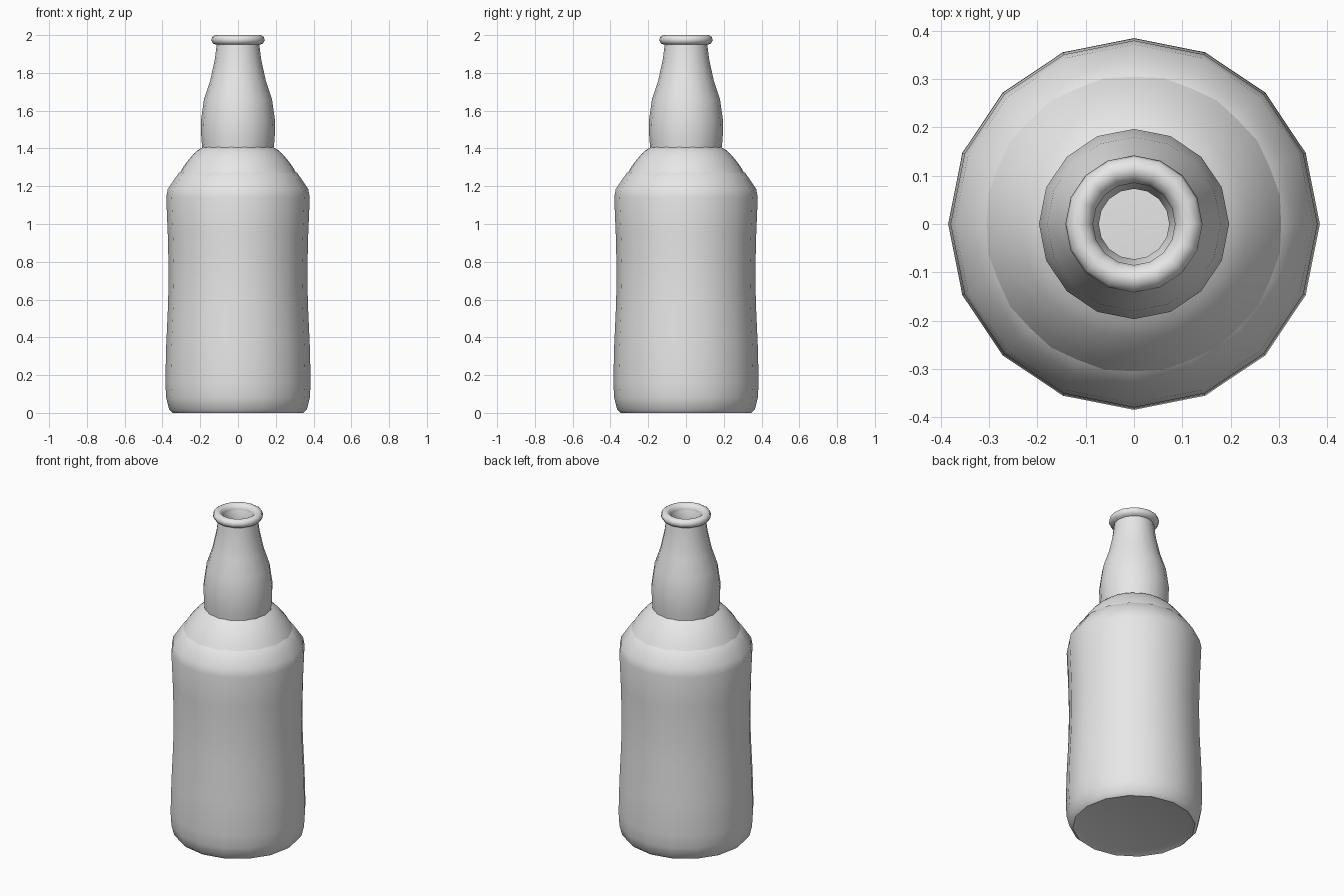
import bpy, bmesh, math

cube = bpy.data.objects.get("Cube")
if cube:
    bpy.data.objects.remove(cube, do_unlink=True)

grey = bpy.data.materials.new("plain_grey")
grey.use_nodes = True
grey.diffuse_color = (0.8, 0.8, 0.8, 1)
grey.node_tree.nodes["Principled BSDF"].inputs["Base Color"].default_value = (0.8, 0.8, 0.8, 1)


def lathe(name, profile, sides, cap_bottom=False, smooth_angle=50):
    """Revolve (radius, height) points around z; outer walls run upwards."""
    bm = bmesh.new()
    rings = []
    for r, z in profile:
        angles = [2 * math.pi * k / sides for k in range(sides)]
        rings.append([bm.verts.new((r * math.cos(a), r * math.sin(a), z)) for a in angles])
    for low, high in zip(rings, rings[1:]):
        for k in range(sides):
            n = (k + 1) % sides
            bm.faces.new((low[k], low[n], high[n], high[k]))
    if cap_bottom:
        bm.faces.new(rings[0][::-1])
    mesh = bpy.data.meshes.new(name)
    bm.to_mesh(mesh)
    bm.free()
    mesh.materials.append(grey)
    obj = bpy.data.objects.new(name, mesh)
    bpy.context.collection.objects.link(obj)
    bpy.ops.object.select_all(action="DESELECT")
    obj.select_set(True)
    bpy.context.view_layer.objects.active = obj
    bpy.ops.object.shade_smooth_by_angle(angle=math.radians(smooth_angle))
    return obj


# Waisted body with a rounded foot and slightly hollow base
lathe("bottle_body", [
    (0.31, 0.01), (0.345, 0), (0.365, 0.02), (0.38, 0.08), (0.385, 0.16),
    (0.38, 0.36), (0.37, 0.58), (0.367, 0.75), (0.372, 0.95), (0.38, 1.14),
    (0.372, 1.185), (0.335, 1.24), (0.314, 1.27), (0.29, 1.285),
], 16, cap_bottom=True)

# Rounder shoulder dome resting on the body
lathe("shoulder", [
    (0.311, 1.265), (0.288, 1.305), (0.262, 1.34), (0.236, 1.37),
    (0.208, 1.395), (0.18, 1.41),
], 32)

# Hollow neck, up the outside and down the inside
lathe("neck", [
    (0.188, 1.395), (0.194, 1.45), (0.197, 1.54), (0.18, 1.66),
    (0.147, 1.76), (0.123, 1.87), (0.113, 1.95), (0.085, 1.965),
    (0.073, 1.93), (0.073, 1.87), (0.11, 1.74), (0.15, 1.63),
    (0.165, 1.54), (0.165, 1.41),
], 16)

# Rolled lip around the mouth
lathe("lip", [
    (0.11, 1.948), (0.132, 1.955), (0.142, 1.973), (0.137, 1.99),
    (0.12, 2.0), (0.105, 1.998), (0.092, 1.988), (0.085, 1.972), (0.085, 1.95),
], 16, smooth_angle=70)
